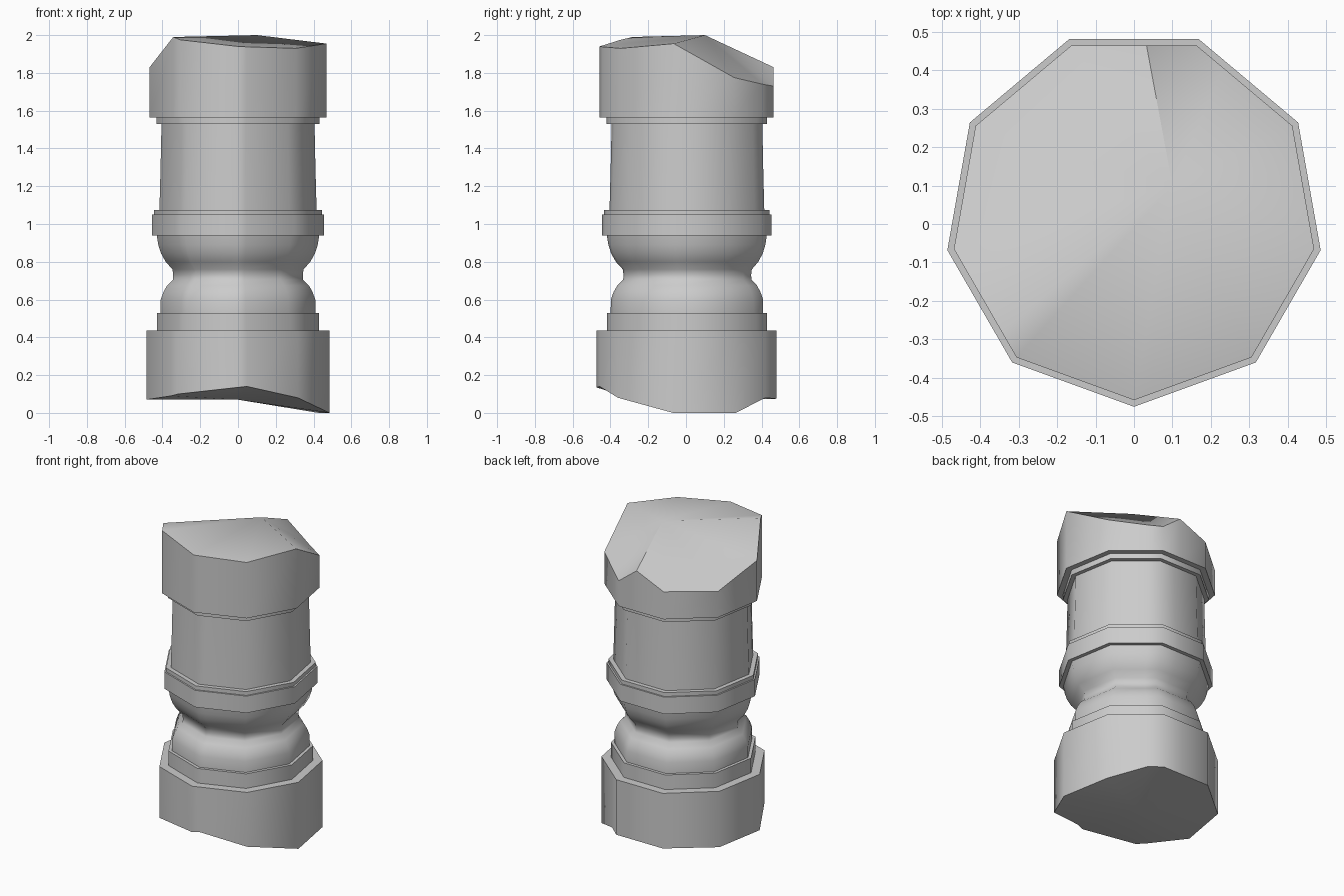
import bpy, bmesh, math

if "Cube" in bpy.data.objects:
    bpy.data.objects.remove(bpy.data.objects["Cube"])

CY = 0.0175          # axis of the nine-sided column
SIL = math.cos(math.radians(10))   # half-width to corner radius

# positions round the nonagon (whole = corner, fraction = along a side), 0 = front
TS = [0, 0.15, 1, 2, 3, 3.72, 4, 4.4, 5, 6, 7, 7.77, 8]
# broken edge heights at those positions
TOP = [1.94, 1.938, 1.93, 1.955, 1.775, 1.74, 1.73, 1.83, 1.745, 1.735, 1.83, 1.99, 1.975]
BOT = [.135, .14, .08, 0, 0, .08, .075, .075, .075, .07, .07, .09, .1]


def corner(i):
    a = math.radians(-90 + 40 * i)
    return math.cos(a), math.sin(a)


def rim(t):
    i = math.floor(t)
    f = t - i
    (ax, ay), (bx, by) = corner(i), corner(i + 1)
    return ax + (bx - ax) * f, ay + (by - ay) * f


def loft(name, rows, peak=None, pit=None):
    """Rows of (half-width, height or list of heights), bottom to top."""
    bm = bmesh.new()
    rings = []
    for w, z in rows:
        zs = z if isinstance(z, list) else [z] * len(TS)
        r = w / SIL
        rings.append([bm.verts.new((r * rim(t)[0], CY + r * rim(t)[1], h))
                      for t, h in zip(TS, zs)])
    n = len(TS)
    for lo, hi in zip(rings, rings[1:]):
        for k in range(n):
            j = (k + 1) % n
            bm.faces.new((lo[k], lo[j], hi[j], hi[k]))
    # broken end surfaces
    for point, ring in ((peak, rings[-1]), (pit, rings[0])):
        if point:
            c = bm.verts.new(point)
            for k in range(n):
                bm.faces.new((ring[k], ring[(k + 1) % n], c))
    bmesh.ops.recalc_face_normals(bm, faces=bm.faces)
    me = bpy.data.meshes.new(name)
    bm.to_mesh(me)
    bm.free()
    ob = bpy.data.objects.new(name, me)
    bpy.context.collection.objects.link(ob)
    bpy.ops.object.select_all(action='DESELECT')
    ob.select_set(True)
    bpy.context.view_layer.objects.active = ob
    bpy.ops.object.shade_smooth_by_angle(angle=math.radians(45))
    return ob


# base block with broken underside and its step
loft("broken_base", [(.485, BOT), (.485, .435), (.43, .435), (.43, .53), (.41, .53)],
     pit=(0, CY, .07))

# pinched waist between two rounded mouldings
loft("waist", [(.41, .53), (.409, .60), (.395, .64), (.375, .675), (.345, .705),
               (.343, .73), (.347, .76), (.383, .80), (.408, .845), (.422, .89),
               (.43, .94)])

# collar ring
loft("collar", [(.43, .94), (.455, .94), (.455, 1.05), (.445, 1.05), (.445, 1.075),
                (.416, 1.075)])

# shaft
loft("shaft", [(.416, 1.075), (.41, 1.3), (.405, 1.53)])

# top block with its step and broken upper surface
loft("broken_top", [(.405, 1.53), (.432, 1.53), (.432, 1.565), (.468, 1.565), (.468, TOP)],
     peak=(.1, .1, 2.0))
